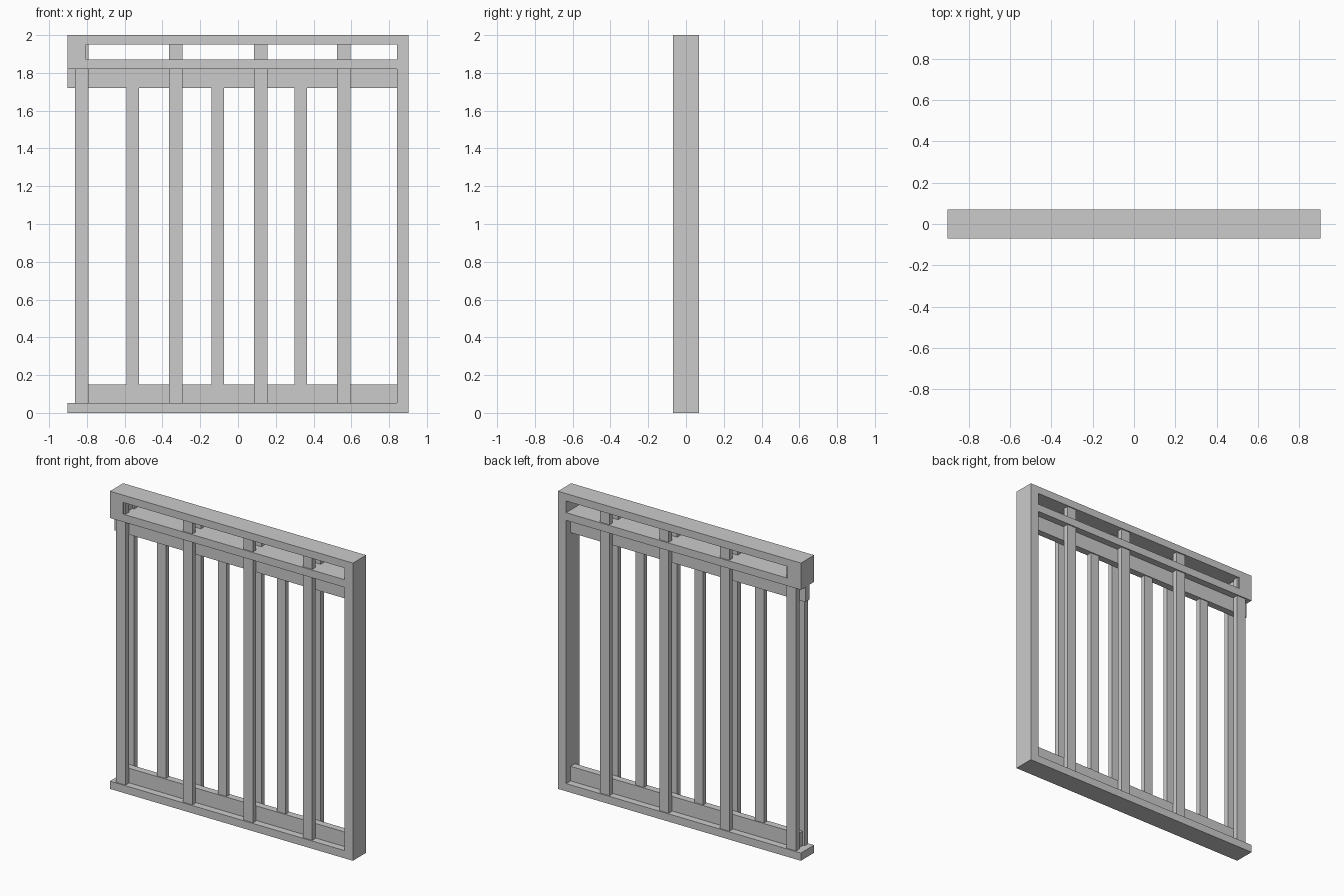
import bpy, bmesh
from mathutils import Vector

if "Cube" in bpy.data.objects:
    bpy.data.objects.remove(bpy.data.objects["Cube"])


def box(name, x, y, z):
    """Axis-aligned box from (min, max) ranges."""
    bm = bmesh.new()
    bmesh.ops.create_cube(bm, size=1)
    lo, hi = (Vector(c) for c in zip(x, y, z))
    for v in bm.verts:
        v.co = Vector((lo[i] + (v.co[i] + 0.5) * (hi[i] - lo[i])) for i in range(3))
    mesh = bpy.data.meshes.new(name)
    bm.to_mesh(mesh)
    bm.free()
    obj = bpy.data.objects.new(name, mesh)
    bpy.context.collection.objects.link(obj)
    return obj


L, R = -0.903, 0.903      # outer ends
POST = 0.842              # inner face of the right post
DEPTH = (-0.07, 0.07)

# Outer frame: open on the left between sill and track
box("sill", (L, POST), DEPTH, (0, 0.052))
box("right_post", (POST, R), DEPTH, (0, 2))
box("top_beam", (L, POST), DEPTH, (1.95, 2))
box("track_rail", (L, POST), DEPTH, (1.82, 1.872))
box("left_end_block", (L, -0.805), DEPTH, (1.872, 1.95))

# Sliding panel rails in the middle of the frame
PANEL = (-0.023, 0.023)
box("panel_bottom_rail", (-0.85, POST), PANEL, (0.052, 0.15))
box("panel_top_rail", (L, POST), PANEL, (1.72, 1.82))

# Panel slats between the rails
for i, x in enumerate((-0.558, -0.106, 0.333)):
    box(f"panel_slat_{i + 1}", (x - 0.033, x + 0.033), (-0.016, 0.016), (0.15, 1.72))

# Tall guide bars, paired front and back of the panel
for i, x in enumerate((-0.827, -0.33, 0.12, 0.56)):
    for side, y in (("front", (-0.062, -0.028)), ("back", (0.028, 0.062))):
        box(f"{side}_bar_{i + 1}", (x - 0.035, x + 0.035), y, (0.052, 1.95))
